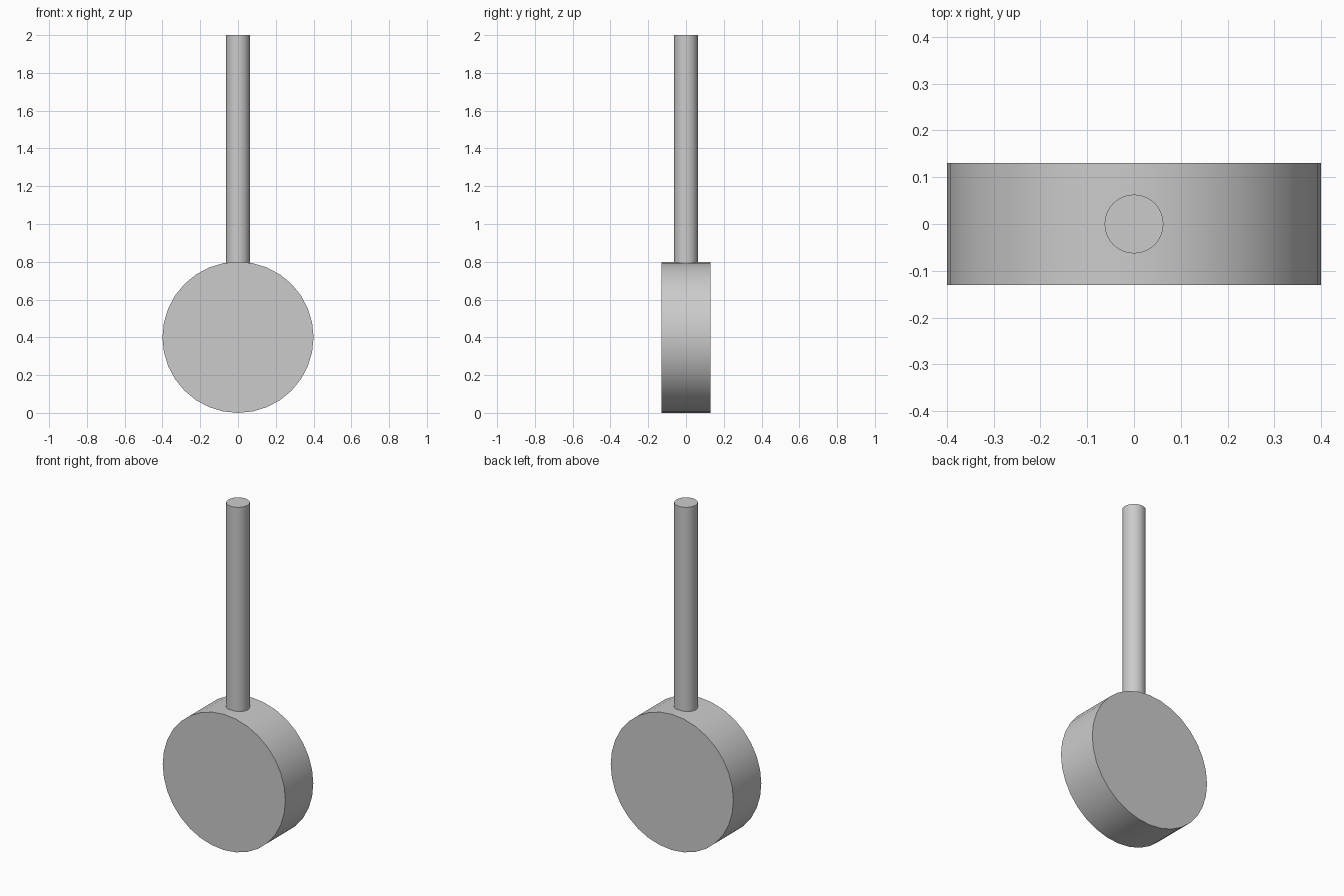
import bpy
import math

cube = bpy.data.objects.get("Cube")
if cube:
    bpy.data.objects.remove(cube, do_unlink=True)

# One plain grey for the whole model
GREY = (0.6, 0.6, 0.6, 1.0)
grey = bpy.data.materials.new("plain grey")
grey.use_nodes = True
grey.diffuse_color = GREY
grey.node_tree.nodes["Principled BSDF"].inputs["Base Color"].default_value = GREY


def cylinder(name, radius, depth, z, tilt=0.0):
    """Add a smooth-sided cylinder with crisp rims."""
    bpy.ops.mesh.primitive_cylinder_add(
        vertices=32, radius=radius, depth=depth,
        location=(0, 0, z), rotation=(tilt, 0, 0))
    obj = bpy.context.object
    obj.name = name
    obj.data.materials.append(grey)
    bpy.ops.object.shade_smooth_by_angle(angle=math.radians(30))
    return obj


# Round head, with its flat faces to the front and back
HEAD_RADIUS = 0.4
cylinder("head", HEAD_RADIUS, 0.26, HEAD_RADIUS, math.pi / 2)

# Upright stick, sunk slightly into the head
STICK_BASE, STICK_TOP = 0.76, 2.0
cylinder("stick", 0.063, STICK_TOP - STICK_BASE, (STICK_BASE + STICK_TOP) / 2)
